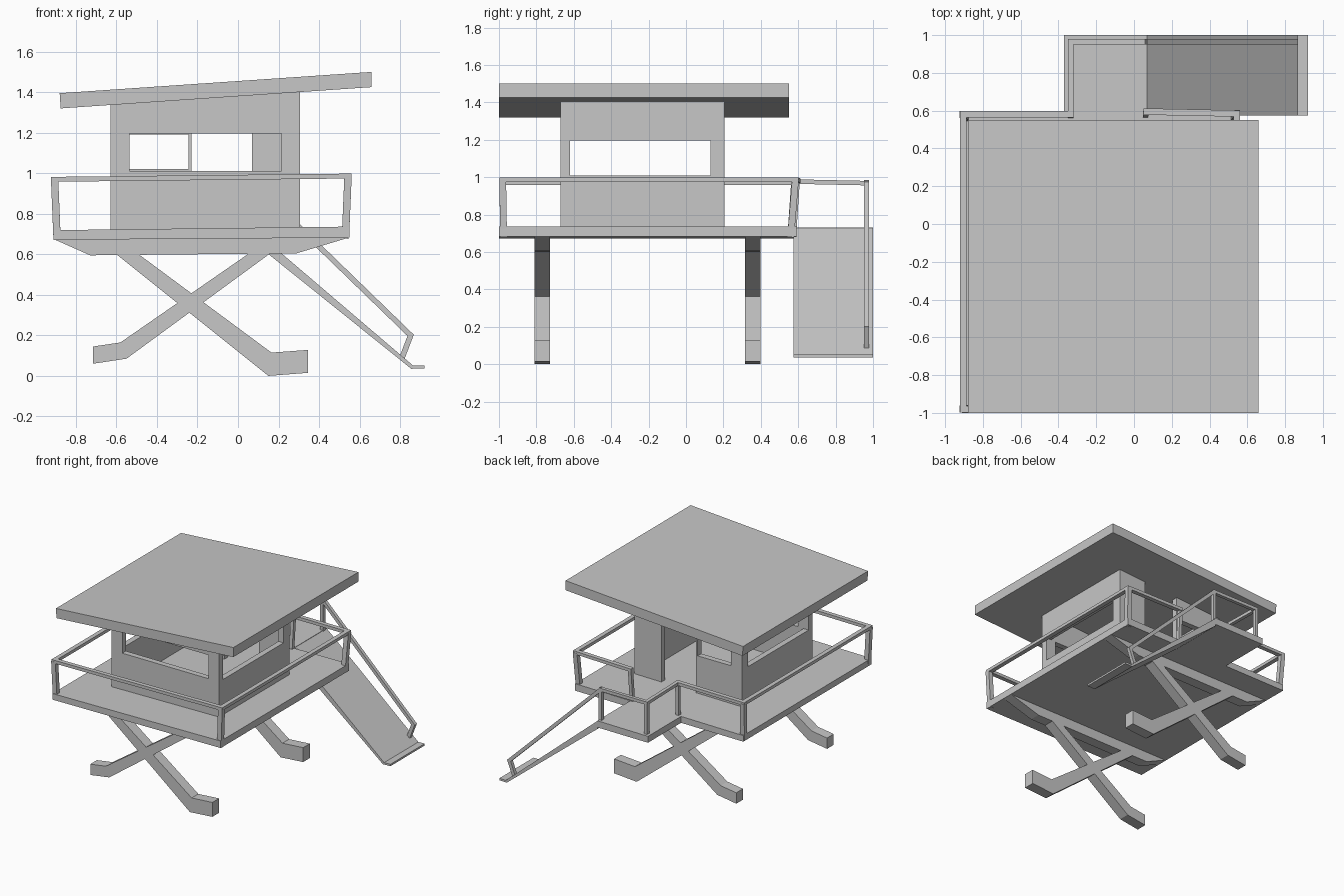
import bpy
import bmesh
from mathutils import Vector

cube = bpy.data.objects.get("Cube")
if cube:
    bpy.data.objects.remove(cube, do_unlink=True)

GREY = (0.57, 0.57, 0.57, 1)
grey = bpy.data.materials.new("plain grey")
grey.use_nodes = True
grey.diffuse_color = GREY
grey.node_tree.nodes["Principled BSDF"].inputs["Base Color"].default_value = GREY


def solid(name, ring_a, ring_b):
    """Closed solid between two matching rings of points."""
    bm = bmesh.new()
    a = [bm.verts.new(p) for p in ring_a]
    b = [bm.verts.new(p) for p in ring_b]
    bm.faces.new(a)
    bm.faces.new(b[::-1])
    n = len(a)
    for i in range(n):
        j = (i + 1) % n
        bm.faces.new((a[j], a[i], b[i], b[j]))
    bmesh.ops.recalc_face_normals(bm, faces=bm.faces)
    mesh = bpy.data.meshes.new(name)
    bm.to_mesh(mesh)
    bm.free()
    mesh.materials.append(grey)
    obj = bpy.data.objects.new(name, mesh)
    bpy.context.collection.objects.link(obj)
    return obj


def profile(name, points, y0, y1):
    """Side profile in x and z, extruded along y."""
    return solid(name, [(x, y0, z) for x, z in points], [(x, y1, z) for x, z in points])


def box(name, x0, x1, y0, y1, z0, z1):
    return profile(name, [(x0, z0), (x1, z0), (x1, z1), (x0, z1)], y0, y1)


def bar(name, start, end, wide, deep, extend=0.0):
    """Straight square bar between two points."""
    p, q = Vector(start), Vector(end)
    d = (q - p).normalized()
    ref = Vector((1, 0, 0)) if abs(d.z) > 0.85 else Vector((0, 0, 1))
    u = (ref - d * ref.dot(d)).normalized() * wide / 2
    v = d.cross(u).normalized() * deep / 2
    corners = [u + v, u - v, -u - v, v - u]
    return solid(name, [p - d * extend + c for c in corners],
                 [q + d * extend + c for c in corners])


def cut(target, cutter):
    mod = target.modifiers.new("cut", 'BOOLEAN')
    mod.operation = 'DIFFERENCE'
    mod.solver = 'EXACT'
    mod.object = cutter
    bpy.context.view_layer.objects.active = target
    bpy.ops.object.modifier_apply(modifier=mod.name)
    bpy.data.objects.remove(cutter, do_unlink=True)


# Sloping roof slab
profile("roof", [(-0.88, 1.395), (0.66, 1.50), (0.66, 1.425), (-0.875, 1.32)], -1, 0.55)

# Hut walls with windows on all sides and a full height doorway at the back
hut = profile("hut_walls", [(-0.63, 0.71), (0.305, 0.71), (0.305, 1.403), (-0.63, 1.34)], -0.67, 0.205)
cut(hut, box("inside_cutter", -0.585, 0.26, -0.625, 0.16, 0.5, 1.7))
cut(hut, box("side_window_cutter", -1, 1, -0.62, 0.13, 1.01, 1.195))
cut(hut, box("front_window_cutter", -0.535, 0.215, -1, -0.4, 1.01, 1.195))
cut(hut, box("back_window_cutter", -0.535, -0.245, 0, 0.5, 1.02, 1.19))
cut(hut, box("door_cutter", -0.23, 0.07, 0, 0.5, 0.5, 1.7))

# Deck with landing at the back, rising slightly to the left
outline = [(-0.91, -1), (0.55, -1), (0.55, 0.59), (0.07, 0.59),
           (0.07, 1), (-0.37, 1), (-0.37, 0.59), (-0.91, 0.59)]
solid("deck", [(x, y, 0.678 + 0.007 * x) for x, y in outline],
      [(x, y, 0.73 + 0.012 * x) for x, y in outline])

# Crossed legs under tapered beams
BEAM = [(-0.91, 0.675), (-0.73, 0.595), (0.29, 0.605), (0.55, 0.683)]
LEG_A = [(-0.6, 0.6), (-0.49, 0.6), (0.165, 0.115), (0.345, 0.128), (0.345, 0.015), (0.15, 0)]
LEG_B = [(0.16, 0.605), (0.055, 0.605), (-0.58, 0.165), (-0.715, 0.145), (-0.715, 0.06), (-0.55, 0.085)]
for place, y in (("front", -0.81), ("back", 0.315)):
    profile(place + "_beam", BEAM, y, y + 0.083)
    profile(place + "_left_leg", LEG_A, y, y + 0.083)
    profile(place + "_right_leg", LEG_B, y, y + 0.083)

# Ramp with a flat lip at the ground
profile("ramp", [(0.07, 0.728), (0.865, 0.05), (0.92, 0.052), (0.92, 0.037),
                 (0.855, 0.035), (0.07, 0.665)], 0.575, 1)

# Main railing: posts lean outwards, one rail joins their tops
def rail_top(x, y):
    return Vector((x, y, 0.98 + 0.011 * x))


posts = [((0.06, 0.575), (0.065, 0.595)), ((0.53, 0.56), (0.543, 0.585)),
         ((0.53, -0.975), (0.543, -0.98)), ((-0.893, -0.975), (-0.905, -0.98)),
         ((-0.893, 0.56), (-0.905, 0.58)), ((-0.335, 0.575), (-0.335, 0.58))]
tops = []
for i, (foot, head) in enumerate(posts):
    top = rail_top(*head)
    size = 0.036 if 0 < i < 5 else 0.027
    bar(f"railing_post_{i + 1}", (foot[0], foot[1], 0.68), top, size, size)
    tops.append(top)
for i in range(len(tops) - 1):
    bar(f"top_rail_{i + 1}", tops[i], tops[i + 1], 0.024, 0.034, 0.015)

# Landing railing and ramp handrail
corner, ramp_head = Vector((-0.335, 0.965, 0.968)), Vector((0.06, 0.965, 0.968))
ramp_foot = Vector((0.852, 0.965, 0.2))
for name, top in (("landing_corner_post", corner), ("landing_ramp_post", ramp_head)):
    bar(name, (top.x, top.y, 0.69), top, 0.027, 0.027)
bar("landing_side_rail", tops[-1], corner, 0.024, 0.027, 0.012)
bar("landing_back_rail", corner, ramp_head, 0.024, 0.027, 0.012)
bar("ramp_handrail", ramp_head, ramp_foot, 0.026, 0.027, 0.01)
bar("ramp_foot_post", (0.808, 0.965, 0.085), ramp_foot, 0.027, 0.027, 0.006)
